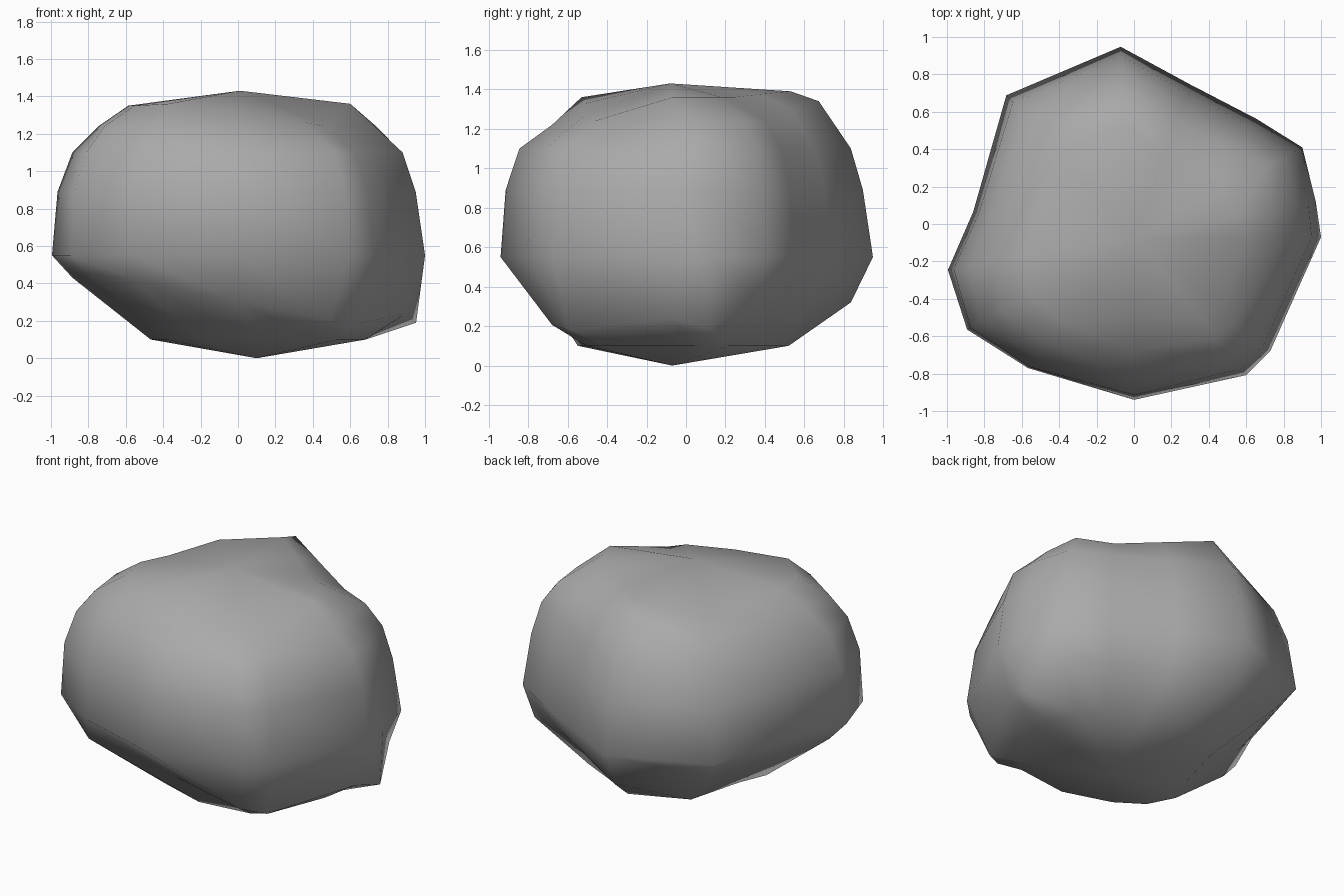
import bpy
import bmesh
from math import cos, sin, radians

cube = bpy.data.objects.get("Cube")
if cube:
    bpy.data.objects.remove(cube, do_unlink=True)

# Plan outline of the boulder: compass angle and radius at its widest
OUTLINE = [(0, 1.0), (11, .99), (28, 1.02), (44, .91), (70, .87), (94, 1.02),
           (132, 1.02), (171, .87), (190, 1.01), (209, 1.02), (231, .91),
           (270, .87), (309, .95), (320, .95)]

# Side profiles: angle, heights of the crown, shoulder and undercut rings,
# then the share of the outline radius reached by each ring, top to bottom
PROFILES = [
    (0, 1.36, 1.24, .24, .60, .73, .88, .95, 1, .90, .58),
    (11, 1.36, 1.24, .19, .58, .76, .90, .96, 1, .98, .60),
    (28, 1.36, 1.24, .34, .52, .79, .89, .95, 1, .93, .60),
    (44, 1.36, 1.24, .36, .50, .75, .87, .94, 1, .87, .60),
    (94, 1.39, 1.34, .32, .59, .73, .89, .95, 1, .89, .58),
    (132, 1.33, 1.24, .42, .60, .74, .87, .95, 1, .87, .58),
    (190, 1.35, 1.24, .43, .59, .75, .89, .97, 1, .89, .57),
    (209, 1.35, 1.24, .45, .62, .80, .91, .98, 1, .88, .54),
    (231, 1.36, 1.24, .42, .65, .80, .91, .98, .99, .97, .54),
    (270, 1.33, 1.22, .30, .50, .70, .89, .97, 1, .70, .55),
    (320, 1.24, 1.18, .18, .64, .74, .86, .95, 1, .86, .60),
]


def profile_at(angle):
    """Blend the two side profiles on either side of an angle."""
    loop = PROFILES + [(360,) + PROFILES[0][1:]]
    for a, b in zip(loop, loop[1:]):
        if a[0] <= angle <= b[0]:
            t = (angle - a[0]) / (b[0] - a[0])
            return [p + (q - p) * t for p, q in zip(a[1:], b[1:])]


def build_boulder():
    bm = bmesh.new()
    columns = []
    for angle, radius in OUTLINE:
        crown_z, shoulder, undercut, *shares = profile_at(angle)
        heights = [crown_z, shoulder, 1.1, .89, .55, undercut, .1]
        column = []
        for share, z in zip(shares, heights):
            # the underside leans slightly to one side
            shift = .1 if z == heights[-1] else 0
            r = radius * share
            column.append(bm.verts.new((shift + r * cos(radians(angle)),
                                        -.07 + r * sin(radians(angle)), z)))
        columns.append(column)
    crown = bm.verts.new((.01, -.08, 1.43))
    foot = bm.verts.new((.1, -.07, 0))

    # Skin the columns and close both ends with fans
    for left, right in zip(columns, columns[1:] + columns[:1]):
        bm.faces.new((crown, left[0], right[0]))
        bm.faces.new((foot, right[-1], left[-1]))
        for i in range(len(left) - 1):
            bm.faces.new((left[i], left[i + 1], right[i + 1], right[i]))
    bmesh.ops.recalc_face_normals(bm, faces=bm.faces[:])
    for face in bm.faces:
        face.smooth = True
    mesh = bpy.data.meshes.new("boulder")
    bm.to_mesh(mesh)
    bm.free()
    boulder = bpy.data.objects.new("boulder", mesh)
    bpy.context.collection.objects.link(boulder)
    return boulder


# Plain grey stone
stone = bpy.data.materials.new("grey stone")
stone.use_nodes = True
grey = (.4, .4, .4, 1)
stone.diffuse_color = grey
shader = next(n for n in stone.node_tree.nodes if n.type == 'BSDF_PRINCIPLED')
shader.inputs["Base Color"].default_value = grey

build_boulder().data.materials.append(stone)
